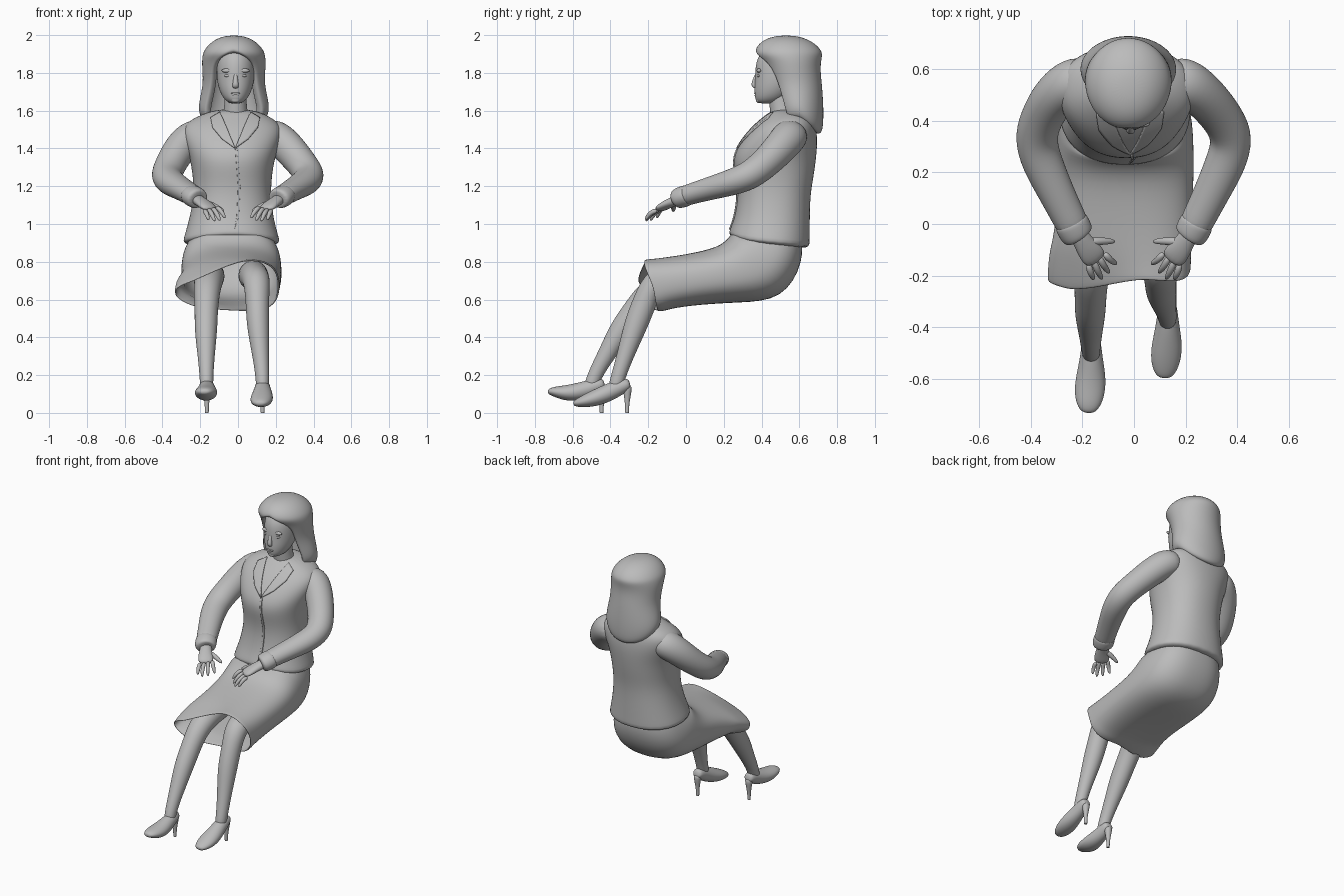
import bpy
import bmesh
from math import sin, cos, pi, radians
from mathutils import Vector

default_cube = bpy.data.objects.get("Cube")
if default_cube:
    bpy.data.objects.remove(default_cube, do_unlink=True)

# One plain grey for the whole figure
grey = bpy.data.materials.new("plain grey")
grey.use_nodes = True
grey.diffuse_color = (0.5, 0.5, 0.5, 1)
grey.node_tree.nodes["Principled BSDF"].inputs["Base Color"].default_value = grey.diffuse_color


def finish(name, bm, subdivide=2, thickness=0.0):
    """Turn a bmesh into a smooth, named object."""
    bmesh.ops.recalc_face_normals(bm, faces=bm.faces)
    mesh = bpy.data.meshes.new(name)
    bm.to_mesh(mesh)
    bm.free()
    mesh.materials.append(grey)
    for polygon in mesh.polygons:
        polygon.use_smooth = True
    obj = bpy.data.objects.new(name, mesh)
    bpy.context.collection.objects.link(obj)
    if thickness:
        shell = obj.modifiers.new("thickness", "SOLIDIFY")
        shell.thickness = thickness
        shell.offset = -1
    if subdivide:
        smooth = obj.modifiers.new("smooth", "SUBSURF")
        smooth.levels = smooth.render_levels = subdivide
    return obj


def loft(name, rings, sides=16, axis=None, side=(1, 0, 0), caps=True, square=1.0, thickness=0.0):
    """Skin oval rings (x, y, z, half width, half depth, taper) along a path."""
    bm = bmesh.new()
    centres = [Vector(ring[:3]) for ring in rings]
    loops = []
    for i, ring in enumerate(rings):
        ahead = centres[min(i + 1, len(rings) - 1)]
        behind = centres[max(i - 1, 0)]
        tangent = Vector(axis) if axis else (ahead - behind).normalized()
        across = Vector(side) - tangent * tangent.dot(Vector(side))
        across.normalize()
        depth = tangent.cross(across)
        width = ring[3]
        height = ring[4] if len(ring) > 4 else width
        taper = ring[5] if len(ring) > 5 else 0
        loop = []
        for k in range(sides):
            c, s = cos(2 * pi * k / sides), sin(2 * pi * k / sides)
            u = abs(c) ** square * (1 if c > 0 else -1)
            v = abs(s) ** square * (1 if s > 0 else -1)
            loop.append(bm.verts.new(centres[i] + across * width * u + depth * height * v * (1 + taper * u)))
        loops.append(loop)
    for a, b in zip(loops, loops[1:]):
        for k in range(sides):
            j = (k + 1) % sides
            bm.faces.new((a[k], a[j], b[j], b[k]))
    if caps:
        bm.faces.new(loops[0])
        bm.faces.new(loops[-1])
    return finish(name, bm, thickness=thickness)


def blob(name, centre, size):
    """Small stretched ball for facial features."""
    bm = bmesh.new()
    bmesh.ops.create_uvsphere(bm, u_segments=16, v_segments=10, radius=1)
    for v in bm.verts:
        v.co = Vector(centre) + Vector(a * b for a, b in zip(v.co, size))
    return finish(name, bm, subdivide=0)


def applique(name, outline, target, thickness=0.012):
    """Flat (x, z) outline pressed onto the front of a garment."""
    bm = bmesh.new()
    face = bm.faces.new([bm.verts.new((x, 0, z)) for x, z in outline])
    bmesh.ops.triangulate(bm, faces=[face])
    for _ in range(3):
        bmesh.ops.subdivide_edges(bm, edges=bm.edges[:], cuts=1, use_grid_fill=True)
    obj = finish(name, bm, subdivide=0)
    wrap = obj.modifiers.new("press", "SHRINKWRAP")
    wrap.target = target
    wrap.wrap_method = "PROJECT"
    wrap.use_project_y = True
    wrap.use_negative_direction = False
    wrap.use_positive_direction = True
    wrap.offset = 0.003
    shell = obj.modifiers.new("thickness", "SOLIDIFY")
    shell.thickness = thickness
    shell.offset = 0


# Jacket body, from the flared hem up to the neck
jacket = loft("jacket", [
    (-.035, .44, .885, .26, .214), (-.035, .44, .915, .258, .216),
    (-.035, .455, 1.02, .225, .202), (-.03, .467, 1.15, .205, .192),
    (-.03, .47, 1.25, .21, .207), (-.03, .467, 1.35, .226, .224),
    (-.03, .495, 1.44, .26, .203), (-.03, .525, 1.52, .27, .165),
    (-.025, .545, 1.57, .195, .125), (-.02, .54, 1.61, .09, .08)],
    sides=24, axis=(0, 0, 1), square=.9)
for v in jacket.data.vertices:  # hem rises towards the front opening
    if v.co.z < .95:
        front = max(0, .44 - v.co.y) / .21
        v.co.z += (.44 - v.co.y) * .1 + .02 * front ** 4

# Lapels and the front closing edge
for s, label in ((1, "left"), (-1, "right")):
    outline = [(.0, 1.4), (.07, 1.45), (.12, 1.51), (.13, 1.56), (.08, 1.59), (.045, 1.51)]
    applique(label + "_lapel", [(s * x - .015, z) for x, z in outline], jacket)
applique("front_edge", [(-.02, .97), (.005, 1.04), (.012, 1.2), (-.005, 1.4),
                        (-.015, 1.4), (-.0, 1.2), (-.007, 1.04)], jacket, .008)

# Skirt, sweeping from the waist over the lap to an open, lopsided hem
skirt = loft("skirt", [
    (-.035, .45, .98, .19, .16), (-.035, .435, .87, .245, .205),
    (-.035, .385, .785, .265, .232), (-.035, .24, .735, .268, .155),
    (-.035, .06, .71, .264, .138, .05), (-.045, -.08, .69, .27, .132, .2),
    (-.055, -.15, .68, .278, .127, .35), (-.058, -.195, .675, .28, .125, .42)],
    sides=28, square=.8, caps=False, thickness=.01)
for v in skirt.data.vertices:  # the cloth hangs forward and down over the right knee
    if v.co.y < -.12:
        hang = min(1, max(0, -v.co.x) / .24) * (-v.co.y - .12) / .08
        upper = max(0, v.co.z - .66) * 4
        v.co.y -= .08 * hang
        v.co.z -= .06 * hang
        v.co.y += .04 * (1 - min(1, upper * 2)) * (1 - min(1, hang))

# Legs and high-heeled shoes; each foot has its own reach and toe lift
for label, x, hip, knee, calf, ankle, heel_y, lift in (
        ("left", .13, .08, (.1, -.17, .71), (.105, -.265, .47), (.13, -.36, .19), -.3, 0),
        ("right", -.165, -.15, (-.165, -.185, .66), (-.17, -.345, .44), (-.167, -.49, .19), -.435, .065)):
    mid = (Vector(calf) + Vector(ankle)) / 2
    loft(label + "_leg", [
        (hip, .2, .74, .085), (hip, -.02, .72, .08), (*knee, .073, .07),
        (*((Vector(knee) + Vector(calf)) / 2), .062, .066), (*calf, .062, .065),
        (*mid, .047, .048), (*ankle, .036, .038),
        (x, ankle[1] - .02, .11, .036, .04)])
    profile = [(.005, .155, .025, .024), (-.02, .15, .038, .036), (-.08, .125, .043, .046),
               (-.16, .09, .058, .048), (-.23, .068, .062, .04),
               (-.29, .054, .047, .025), (-.32, .048, .022, .012)]
    loft(label + "_shoe", [
        (x - max(0, -y - .15) * .08, heel_y + y * .93, z + lift * min(1, (y * 3.3) ** 2), w, h)
        for y, z, w, h in profile])
    loft(label + "_heel", [
        (x, heel_y - .012, .15, .032), (x, heel_y - .01, .1, .02),
        (x, heel_y - .012, .04, .011), (x, heel_y - .012, .0, .011), (x, heel_y - .012, 0, .01)],
        sides=10, axis=(0, 0, 1))

# Sleeves, cuffs, palms and fingers
for s, label, out in ((1, "left", 0), (-1, "right", .04)):
    def place(rings):
        return [(s * r[0], *r[1:]) for r in rings]

    up = (0, 0, 1)
    loft(label + "_sleeve", place([
        (.12 + out, .56, 1.475, .08, .09), (.2 + out, .55, 1.465, .095, .1),
        (.262 + out, .505, 1.41, .092, .09), (.33 + out / 2, .43, 1.33, .083, .085),
        (.382, .345, 1.26, .08, .085), (.366, .26, 1.225, .073, .083),
        (.315, .15, 1.195, .064, .073), (.255, .03, 1.16, .056, .066),
        (.222, -.035, 1.14, .054, .064)]), side=up)
    loft(label + "_cuff", place([
        (.25, .02, 1.157, .054, .064), (.24, .0, 1.15, .058, .069),
        (.215, -.05, 1.132, .056, .068), (.213, -.052, 1.131, .04, .045)]), side=up)
    loft(label + "_palm", place([
        (.225, -.02, 1.135, .032, .038), (.2, -.065, 1.12, .027, .038),
        (.17, -.108, 1.1, .024, .05), (.14, -.147, 1.075, .017, .048)]), side=up, sides=12)
    tips = [(.066, -.155, 1.028), (.094, -.19, 1.015), (.122, -.215, 1.012), (.155, -.216, 1.02)]
    for i, tip in enumerate(tips):
        root = Vector((.116 + i * .021, -.112 - i * .013, 1.09 - i * .006))
        bend = (root + Vector(tip)) / 2 + Vector((0, -.008, .014))
        loft(f"{label}_finger_{i + 1}", place([
            (*root, .015), (*bend, .014), (*tip, .009)]), sides=8, side=up)
    loft(label + "_thumb", place([
        (.185, -.07, 1.115, .02), (.13, -.065, 1.1, .017), (.07, -.068, 1.065, .01)]), sides=8, side=up)

# Neck and head
mid_x = -.013
loft("neck", [(mid_x, .53, 1.52, .085, .08), (mid_x, .51, 1.59, .063, .065),
              (mid_x, .5, 1.68, .058, .065), (mid_x, .5, 1.74, .058, .06)])
loft("head", [
    (mid_x, .43, 1.637, .022, .035), (mid_x, .437, 1.648, .047, .066),
    (mid_x, .453, 1.675, .072, .09), (mid_x, .475, 1.72, .091, .115),
    (mid_x, .49, 1.765, .1, .126), (mid_x, .495, 1.81, .102, .13),
    (mid_x, .505, 1.87, .102, .134), (mid_x, .52, 1.93, .085, .11), (mid_x, .52, 1.96, .04, .05)],
    sides=20, axis=(0, 0, 1))
loft("nose", [(mid_x, .378, 1.805, .009, .008), (mid_x, .364, 1.765, .012, .012),
              (mid_x, .358, 1.733, .019, .016), (mid_x, .37, 1.716, .014, .01)], sides=10, axis=(0, 0, 1))
blob("upper_lip", (mid_x, .371, 1.692), (.026, .01, .007))
blob("lower_lip", (mid_x, .373, 1.681), (.021, .01, .007))
blob("chin", (mid_x, .385, 1.657), (.024, .016, .016))
for s, label in ((1, "left"), (-1, "right")):
    blob(label + "_eye", (mid_x + s * .04, .387, 1.785), (.019, .012, .008))
    blob(label + "_brow", (mid_x + s * .042, .387, 1.812), (.032, .013, .012))

# Hair: thick shell wrapped round the back, with a window for the face
bm = bmesh.new()
hair_rings = [  # z, y centre, half width, half depth, half angle covered
    (1.555, .6, .165, .12, 122), (1.6, .6, .19, .128, 128), (1.66, .595, .182, .133, 132),
    (1.74, .58, .163, .14, 134), (1.81, .565, .167, .147, 138),
    (1.86, .555, .17, .16, 148), (1.895, .543, .167, .18, 164), (1.92, .54, .158, .177, 180),
    (1.955, .535, .13, .15, 180), (1.985, .53, .085, .1, 180), (1.998, .53, .03, .035, 180)]
columns = 28
rows = []
for z, cy, rx, ry, cover in hair_rings:
    row = []
    for k in range(columns + 1):
        t = 2 * k / columns - 1
        a = radians(cover) * t
        back = max(0, cos(a))
        drop = back * max(0, 1.72 - z) * .5
        row.append(bm.verts.new((-.022 + rx * sin(a), cy + ry * cos(a), z - drop)))
    rows.append(row)
for a, b in zip(rows, rows[1:]):
    for k in range(columns):
        bm.faces.new((a[k], a[k + 1], b[k + 1], b[k]))
bm.faces.new(rows[-1])
bmesh.ops.remove_doubles(bm, verts=bm.verts, dist=.0005)
finish("hair", bm, thickness=.045)
